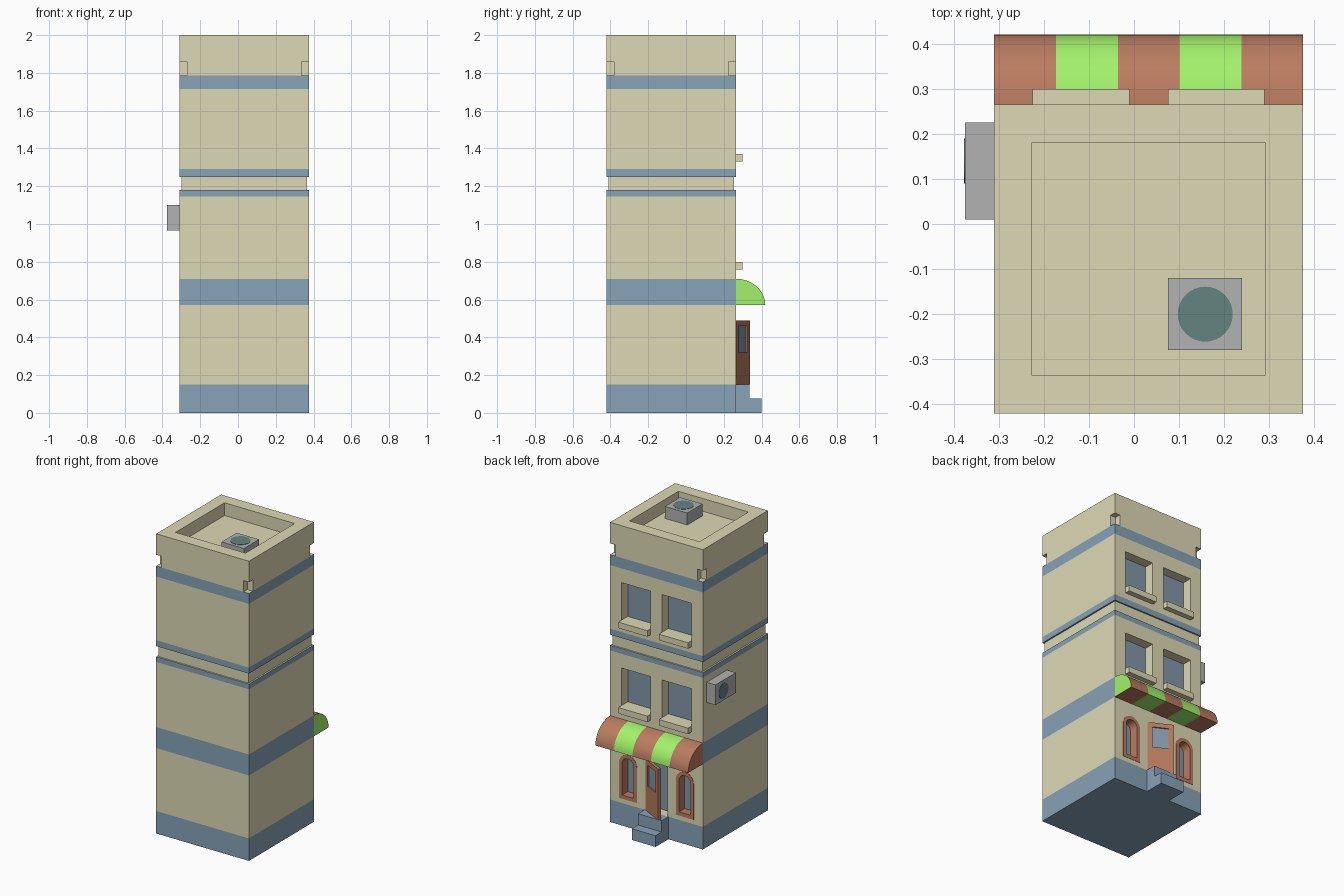
import bpy, bmesh, math

if "Cube" in bpy.data.objects:
    bpy.data.objects.remove(bpy.data.objects["Cube"])

CX, CY, HALF = 0.0325, -0.0775, 0.3425
WALL = 0.265          # y of the shop facade
GLASS_Y = 0.195       # depth of the glazing


def mat(name, hexcol):
    rgb = [int(hexcol[i:i + 2], 16) / 255 for i in (0, 2, 4)]
    m = bpy.data.materials.new(name)
    m.diffuse_color = [c / 12.92 if c <= 0.04045 else ((c + 0.055) / 1.055) ** 2.4 for c in rgb] + [1]
    m.use_nodes = True
    m.node_tree.nodes["Principled BSDF"].inputs["Base Color"].default_value = m.diffuse_color
    return m


CREAM = mat("cream", "DED9B5")
BLUE = mat("blue", "87A3B8")
GLASS = mat("glass", "8497A8")
BROWN = mat("brown", "BA7C60")
GREEN = mat("green", "A3F26B")
GREY = mat("grey", "B2B2B2")
FAN = mat("fan", "648480")


def finish(bm, name, *mats):
    bmesh.ops.recalc_face_normals(bm, faces=bm.faces)
    me = bpy.data.meshes.new(name)
    bm.to_mesh(me)
    bm.free()
    ob = bpy.data.objects.new(name, me)
    bpy.context.collection.objects.link(ob)
    for m in mats:
        me.materials.append(m)
    return ob


def prism(name, pts, axis, a, b, *mats):
    """Extrude a 2D outline along x (points are y,z) or y (points are x,z)."""
    bm = bmesh.new()
    place = (lambda p, t: (t, p[0], p[1])) if axis == 'x' else (lambda p, t: (p[0], t, p[1]))
    va, vb = ([bm.verts.new(place(p, t)) for p in pts] for t in (a, b))
    bm.faces.new(va)
    bm.faces.new(vb)
    for i in range(len(pts)):
        j = (i + 1) % len(pts)
        bm.faces.new((va[i], va[j], vb[j], vb[i]))
    return finish(bm, name, *mats)


def rect(x0, x1, z0, z1):
    return [(x0, z0), (x1, z0), (x1, z1), (x0, z1)]


def box(name, x0, x1, y0, y1, z0, z1, m):
    return prism(name, rect(x0, x1, z0, z1), 'y', y0, y1, m)


def frame(name, outer, inner, y0, y1, m):
    """Ring-shaped frame between two outlines with equal point counts."""
    bm = bmesh.new()
    loops = [[bm.verts.new((p[0], y, p[1])) for p in pts]
             for pts, y in ((outer, y0), (outer, y1), (inner, y1), (inner, y0))]
    n = len(outer)
    for k in range(4):
        A, B = loops[k], loops[(k + 1) % 4]
        for i in range(n):
            j = (i + 1) % n
            bm.faces.new((A[i], A[j], B[j], B[i]))
    return finish(bm, name, m)


def arch(cx, r, z0, zs, n=12):
    """Round-topped window outline."""
    return [(cx - r, z0), (cx + r, z0)] + [
        (cx + r * math.cos(math.pi * i / n), zs + r * math.sin(math.pi * i / n)) for i in range(n + 1)]


def disc(name, loc, r, rot):
    bm = bmesh.new()
    bmesh.ops.create_cone(bm, cap_ends=True, segments=32, radius1=r, radius2=r, depth=0.004)
    ob = finish(bm, name, FAN)
    ob.location, ob.rotation_euler = loc, rot


# Tower shell: stacked square rings with coloured bands, groove and sunken roof
rings = [(HALF, 0, 1), (HALF, .15, 0), (HALF, .57, 1), (HALF, .71, 0), (HALF, 1.145, 1),
         (HALF, 1.18, 0), (.3325, 1.18, 0), (.3325, 1.25, 1), (HALF, 1.25, 1), (HALF, 1.29, 0),
         (HALF, 1.715, 1), (HALF, 1.785, 0), (HALF, 2, 0), (.2585, 2, 0), (.2585, 1.915, 0)]
bm = bmesh.new()
rows = [[bm.verts.new((CX + sx * h, CY + sy * h, z)) for sx, sy in ((-1, -1), (1, -1), (1, 1), (-1, 1))]
        for h, z, _ in rings]
bm.faces.new(rows[0]).material_index = 1
bm.faces.new(rows[-1])
for k in range(len(rows) - 1):
    for i in range(4):
        j = (i + 1) % 4
        f = bm.faces.new((rows[k][i], rows[k][j], rows[k + 1][j], rows[k + 1][i]))
        f.material_index = rings[k][2]
tower = finish(bm, "tower", CREAM, BLUE)

cutters = []


def opening(pts, depth=GLASS_Y):
    cutters.append(prism("cutter", pts, 'y', depth, WALL + 0.1, CREAM))


# Upper windows: recess, pane and sill
for cx in (-0.1175, 0.1825):
    x0, x1 = cx - 0.1075, cx + 0.1075
    for z in (0.80, 1.37):
        opening(rect(x0, x1, z, z + 0.25))
        box("window_pane", x0, x1, GLASS_Y, GLASS_Y + 0.005, z, z + 0.25, GLASS)
        box("window_sill", x0, x1, WALL, 0.30, z - 0.04, z, CREAM)

# Arched ground-floor windows
for s in (-1, 1):
    cx = CX + s * 0.21
    outer, inner = arch(cx, .066, .18, .415), arch(cx, .042, .205, .415)
    opening(outer)
    frame("arched_frame", outer, inner, GLASS_Y, WALL + 0.002, BROWN)
    prism("arched_pane", inner, 'y', GLASS_Y, GLASS_Y + 0.012, GLASS)

# Doorway with a door standing ajar
opening(rect(-0.05, 0.115, .15, .49))
box("doorway_back", -0.05, 0.115, GLASS_Y, GLASS_Y + 0.005, .15, .49, GLASS)
hinge, swing = (0.115, WALL, 0), (0, 0, math.radians(-27))
door = frame("door", rect(-.165, 0, .15, .49), rect(-.132, -.03, .32, .46), -.02, 0, BROWN)
pane = box("door_pane", -.132, -.03, -.015, -.008, .32, .46, GLASS)
for ob in (door, pane):
    ob.location, ob.rotation_euler = hinge, swing

# Corner notches below the parapet
for sx in (-1, 1):
    for sy in (-1, 1):
        x, y = CX + sx * HALF, CY + sy * HALF
        cutters.append(box("cutter", x - .04, x + .04, y - .04, y + .04, 1.785, 1.86, CREAM))

# Carve the openings
bpy.context.view_layer.objects.active = tower
for c in cutters:
    c.hide_render = True
    mod = tower.modifiers.new("cut", 'BOOLEAN')
    mod.operation, mod.solver, mod.object = 'DIFFERENCE', 'EXACT', c
    bpy.ops.object.modifier_apply(modifier=mod.name)
    bpy.data.objects.remove(c)

# Entrance steps
prism("entrance_steps", [(WALL, 0), (.40, 0), (.40, .075), (.335, .075), (.335, .15), (WALL, .15)],
      'x', -0.055, 0.12, BLUE)

# Striped quarter-round awning
curve = [(WALL, .57)] + [(WALL + .155 * math.cos(a), .57 + .14 * math.sin(a))
                         for a in (math.pi / 2 * i / 10 for i in range(11))]
for i in range(5):
    x0 = CX - HALF + i * 0.137
    m = GREEN if i % 2 else BROWN
    stripe = prism("awning_stripe", curve, 'x', x0, x0 + 0.137, m, GREEN)
    if i == 4:
        for p in stripe.data.polygons:
            if p.normal.x > 0.9:
                p.material_index = 1
    bpy.ops.object.select_all(action='DESELECT')
    stripe.select_set(True)
    bpy.context.view_layer.objects.active = stripe
    bpy.ops.object.shade_smooth_by_angle(angle=math.radians(30))

# Air conditioners on the side wall and roof
box("wall_air_conditioner", -0.375, -0.31, 0.01, 0.225, 0.965, 1.10, GREY)
disc("wall_fan", (-0.375, 0.14, 1.03), 0.05, (0, math.pi / 2, 0))
box("roof_air_conditioner", 0.075, 0.24, -0.28, -0.12, 1.915, 1.995, GREY)
disc("roof_fan", (0.158, -0.20, 1.995), 0.061, (0, 0, 0))
